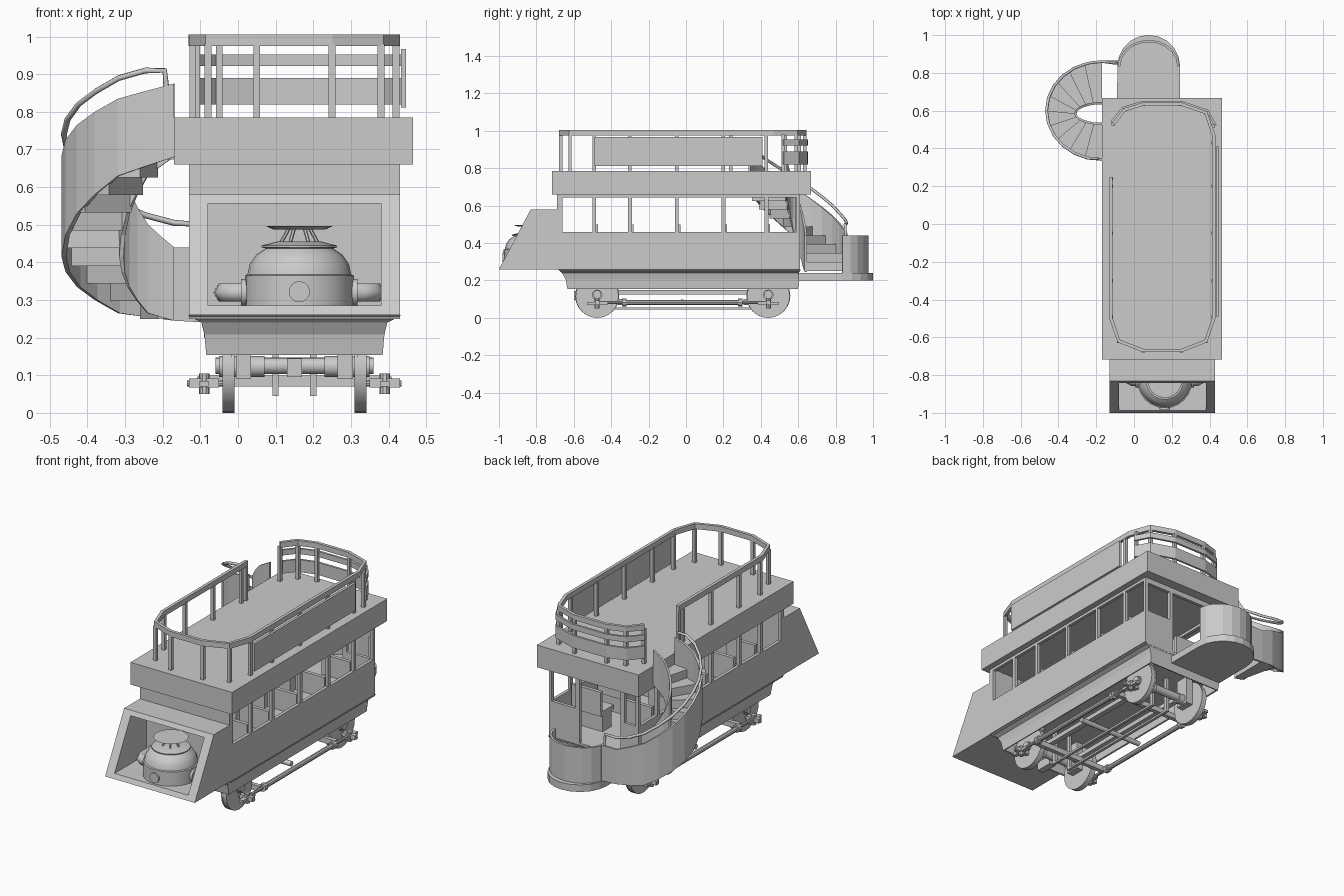
import bpy, bmesh, math
from mathutils import Vector

if "Cube" in bpy.data.objects:
    bpy.data.objects.remove(bpy.data.objects["Cube"])

CX = 0.15  # centre line of the car body


def make(name, verts, faces, thick=0.0):
    me = bpy.data.meshes.new(name)
    me.from_pydata(verts, [], faces)
    bm = bmesh.new()
    bm.from_mesh(me)
    bmesh.ops.recalc_face_normals(bm, faces=bm.faces)
    bm.to_mesh(me)
    bm.free()
    ob = bpy.data.objects.new(name, me)
    bpy.context.collection.objects.link(ob)
    if thick:
        m = ob.modifiers.new("thickness", 'SOLIDIFY')
        m.thickness, m.offset = thick, 0
    return ob


def loft(name, loops, caps=(True, True), thick=0.0):
    n = len(loops[0])
    faces = [(k*n+i, k*n+(i+1) % n, (k+1)*n+(i+1) % n, (k+1)*n+i)
             for k in range(len(loops)-1) for i in range(n)]
    if caps[0]:
        faces.append(tuple(range(n)))
    if caps[1]:
        faces.append(tuple(range((len(loops)-1)*n, len(loops)*n)))
    return make(name, [v for l in loops for v in l], faces, thick)


def rect(x0, x1, y0, y1, z):
    return [(x0, y0, z), (x1, y0, z), (x1, y1, z), (x0, y1, z)]


def box(name, x0, x1, y0, y1, z0, z1):
    return loft(name, [rect(x0, x1, y0, y1, z0), rect(x0, x1, y0, y1, z1)])


def smooth(ob):
    bpy.ops.object.select_all(action='DESELECT')
    ob.select_set(True)
    bpy.context.view_layer.objects.active = ob
    bpy.ops.object.shade_smooth_by_angle(angle=math.radians(35))


def cyl(name, p, q, r, n=16, r2=None):
    p, q = Vector(p), Vector(q)
    rot = Vector((0, 0, 1)).rotation_difference(q-p)
    ring = lambda c, rr: [c + rot @ Vector((rr*math.cos(i*math.tau/n), rr*math.sin(i*math.tau/n), 0)) for i in range(n)]
    ob = loft(name, [ring(p, r), ring(q, r if r2 is None else r2)])
    smooth(ob)
    return ob


def ribbon(name, pts, thick):
    # upright band through (x, y, z_low, z_high)
    v = [(x, y, z) for x, y, a, b in pts for z in (a, b)]
    return make(name, v, [(2*i, 2*i+2, 2*i+3, 2*i+1) for i in range(len(pts)-1)], thick)


def tube(name, pts, r):
    cu = bpy.data.curves.new(name, 'CURVE')
    cu.dimensions, cu.bevel_depth, cu.bevel_resolution, cu.use_fill_caps = '3D', r, 1, True
    sp = cu.splines.new('POLY')
    sp.points.add(len(pts)-1)
    for s, p in zip(sp.points, pts):
        s.co = (*p, 1)
    ob = bpy.data.objects.new(name, cu)
    bpy.context.collection.objects.link(ob)
    bpy.ops.object.select_all(action='DESELECT')
    ob.select_set(True)
    bpy.context.view_layer.objects.active = ob
    bpy.ops.object.convert(target='MESH')


# Saloon body
posts_y = (-0.67, -0.49, -0.30, -0.05, 0.20, 0.43, 0.60)
box("saloon_floor", -0.13, 0.43, -0.68, 0.61, 0.25, 0.27)
box("front_bulkhead", -0.13, 0.43, -0.69, -0.67, 0.26, 0.66)
for s in (-1, 1):
    xa, xb = sorted((CX+s*0.28, CX+s*0.262))
    box("side_panel", xa, xb, -0.68, 0.61, 0.26, 0.46)
    box("window_header", xa, xb, -0.68, 0.61, 0.645, 0.66)
    for y in posts_y:
        box("window_post", xa, xb, y-0.01, y+0.01, 0.46, 0.66)
    # Bench seats in rows
    for y in posts_y[1:6]:
        a, b = sorted((CX+s*0.25, CX+s*0.07))
        box("seat", a, b, y-0.10, y+0.015, 0.36, 0.385)
        box("seat_leg", a, b, y-0.08, y, 0.27, 0.36)
        box("seat_back", a, b, y+0.0, y+0.02, 0.385, 0.50)
# Rear bulkhead with window and doorway
box("rear_panel", 0.25, 0.43, 0.592, 0.61, 0.26, 0.46)
box("rear_header", -0.13, 0.43, 0.592, 0.61, 0.63, 0.66)
box("rear_side_panel", -0.13, -0.02, 0.592, 0.61, 0.26, 0.46)
for x in (-0.03, 0.25):
    box("door_post", x-0.012, x+0.012, 0.592, 0.61, 0.26, 0.66)

# Upper deck
box("upper_deck", -0.17, 0.465, -0.717, 0.667, 0.66, 0.785)

# Lower skirt, open underneath
loft("underbody_skirt", [rect(-0.13, 0.43, -0.68, 0.61, 0.258), rect(-0.095, 0.395, -0.66, 0.60, 0.245),
                         rect(-0.085, 0.385, -0.64, 0.60, 0.21), rect(-0.08, 0.38, -0.63, 0.595, 0.155)],
     (True, False), 0.012)

# Slanted engine hood, hollowed from the front
prof = ((-1.0, 0.26), (-0.83, 0.58), (-0.68, 0.58), (-0.68, 0.26))
opening = ((-0.987, 0.285), (-0.843, 0.556))
out = [[(x, y, z) for y, z in prof] for x in (-0.13, 0.43)]
inn = [(x, y, z) for x in (-0.08, 0.38) for y, z in opening]
back = [(x, -0.70, z) for x, y, z in inn]
# outer 0-7, opening 8-11, back 12-15
make("engine_hood", out[0]+out[1]+inn+back,
     [(0, 1, 2, 3), (4, 5, 6, 7), (1, 2, 6, 5), (2, 3, 7, 6), (3, 0, 4, 7),
      (0, 4, 10, 8), (4, 5, 11, 10), (5, 1, 9, 11), (1, 0, 8, 9),
      (8, 10, 14, 12), (10, 11, 15, 14), (11, 9, 13, 15), (9, 8, 12, 13), (12, 14, 15, 13)])

# Boiler with dome, top dish and pipes
bx, by = 0.163, -0.83
ring = lambda r, z: [(bx+r*math.cos(i*math.tau/24), by+r*math.sin(i*math.tau/24), z) for i in range(24)]
smooth(loft("boiler", [ring(r, z) for r, z in ((0.145, 0.285), (0.145, 0.365), (0.138, 0.368), (0.132, 0.395),
                                               (0.115, 0.42), (0.09, 0.437), (0.10, 0.44), (0.10, 0.445), (0.06, 0.455))]))
cyl("top_dish", (bx, by, 0.488), (bx, by, 0.497), 0.07, 24, 0.09)
for i in range(6):
    c, s = math.cos(i*math.tau/6), math.sin(i*math.tau/6)
    cyl("dish_strut", (bx+0.05*c, by+0.05*s, 0.45), (bx+0.028*c, by+0.028*s, 0.49), 0.005, 6)
cyl("boiler_port", (bx, by-0.12, 0.322), (bx, by-0.152, 0.322), 0.028)
for s in (-1, 1):
    tube("boiler_pipe", [(bx+s*a, by+b, 0.32) for a, b in ((0.1, 0), (0.17, 0), (0.19, 0.01), (0.198, 0.03), (0.2, 0.13))], 0.028)
    cyl("pipe_flange", (bx+s*0.14, by, 0.32), (bx+s*0.155, by, 0.32), 0.036)

# Deck railing: chamfered oval, open by the stair head
oval = [(-0.122, 0.25), (-0.122, -0.50), (-0.08, -0.62), (0.05, -0.67), (0.25, -0.67), (0.38, -0.62),
        (0.422, -0.50), (0.422, 0.47), (0.38, 0.59), (0.25, 0.635), (0.05, 0.635), (-0.05, 0.605), (-0.11, 0.53)]
ribbon("deck_rail", [(x, y, 0.975, 1.005) for x, y in oval], 0.018)
rail_posts = oval[2:6] + oval[8:] + [(0.42, y) for y in posts_y[1:6]] + [(-0.12, y) for y in posts_y[1:5]] + [(0.42, 0.52), (-0.12, 0.24)]
for x, y in rail_posts:
    box("rail_post", x-0.009, x+0.009, y-0.009, y+0.009, 0.78, 0.98)
rear = [(0.432, 0.52)] + [(x+(x-CX)*0.04, y+0.01) for x, y in oval[8:]]
for z0, z1 in ((0.82, 0.89), (0.922, 0.953)):
    ribbon("rear_rail_band", [(x, y, z0, z1) for x, y in rear], 0.012)
box("side_board", 0.433, 0.447, -0.49, 0.41, 0.812, 0.967)

# Rear platform and curved apron
px, py = 0.078, 0.835
arc = lambda r, n=10: [(px+r*math.cos(math.pi*i/n), py+r*math.sin(math.pi*i/n)) for i in range(n+1)]
foot = [(-0.09, 0.59), (0.245, 0.59)] + arc(0.166)
loft("rear_platform", [[(x, y, z) for x, y in foot] for z in (0.20, 0.24)])
ribbon("platform_apron", [(px+(x-px), py+(y-py)*0.85, 0.23, 0.44) for x, y in arc(0.157)], 0.012)

# Spiral staircase on the left rear
sx = -0.17
low = (0.245, 0.265, 0.335, 0.415, 0.53, 0.63, 0.68)
high = (0.44, 0.50, 0.59, 0.685, 0.765, 0.835, 0.875)


def stair(a, inner=False):
    c, s = math.cos(math.radians(a)), math.sin(math.radians(a))
    return (sx+0.14*c, 0.585+0.055*s) if inner else (sx+0.293*c, 0.60+0.26*s)


angs = [90+15*i for i in range(13)]


def height(tab, a):
    t = (a-90)/30
    i = min(int(t), 5)
    return tab[i] + (tab[i+1]-tab[i])*(t-i)


outer = [(*stair(a), height(low, a), height(high, a)) for a in angs]
ribbon("outer_stringer", [(-0.08, 0.86, 0.24, 0.44)] + outer, 0.012)
ribbon("inner_stringer", [(*stair(a, True), height(low, a), height(high, a)) for a in angs], 0.012)
for i in range(10):
    a0, a1 = 90+18*i, 108+18*i
    z = 0.30 + 0.047*i
    plan = [stair(a0), stair((a0+a1)/2), stair(a1), stair(a1, True), stair(a0, True)]
    loft("stair_tread", [[(x, y, h) for x, y in plan] for h in (z-0.05, z)])
tube("stair_handrail", [(-0.09, 0.855, 0.43), (-0.09, 0.85, 0.50)]
     + [(x, y, max(0.505, zt+0.055)) for x, y, zb, zt in outer[:-1]]
     + [(-0.195, 0.345, 0.91), (-0.19, 0.345, 0.86)], 0.008)

# Wheels, axles and running gear
for y in (-0.475, 0.44):
    cyl("axle", (-0.06, y, 0.125), (0.36, y, 0.125), 0.022)
    box("brake_beam", -0.09, 0.39, y+0.12*(1 if y < 0 else -1)-0.012, y+0.12*(1 if y < 0 else -1)+0.012, 0.07, 0.10)
    for s in (-1, 1):
        x = CX+s*0.175
        cyl("wheel", (x-0.016, y, 0.115), (x+0.016, y, 0.115), 0.115, 24)
        cyl("wheel_flange", (x-s*0.016, y, 0.115), (x-s*0.008, y, 0.115), 0.118, 24).location.z = 0.003
        cyl("axle_sleeve", (CX+s*0.08, y, 0.123), (CX+s*0.20, y, 0.123), 0.028)
        box("axle_guard", x-0.02-s*0.04, x+0.02-s*0.04, y-0.04, y+0.04, 0.09, 0.25)
        # Outboard crank fittings
        box("crank_arm", CX+s*0.24-0.04, CX+s*0.24+0.04, y-0.012, y+0.012, 0.068, 0.092)
        box("crank_plate", CX+s*0.24-0.012, CX+s*0.24+0.012, y-0.055, y+0.055, 0.07, 0.085)
        cyl("crank_pin", (CX+s*0.24, y, 0.05), (CX+s*0.24, y, 0.105), 0.014, 10)
        cyl("crank_end", (CX+s*0.18, y, 0.078), (CX+s*0.285, y, 0.078), 0.008, 8)
for s in (-1, 1):
    x = CX+s*0.24
    cyl("side_rod", (x, -0.475, 0.083), (x, 0.44, 0.083), 0.009, 10)
    cyl("rod_sleeve", (x, -0.33, 0.083), (x, 0.29, 0.083), 0.014, 10)
    for y in (-0.33, 0.29):
        cyl("rod_collar", (x, y-0.012, 0.083), (x, y+0.012, 0.083), 0.022, 10)
    a = CX+s*0.11
    box("truck_beam", a-0.015, a+0.015, -0.45, 0.40, 0.125, 0.15)
    b = CX+s*0.05
    box("lower_bar", b-0.008, b+0.008, -0.42, 0.40, 0.045, 0.056)
    for y in (-0.42, 0.39):
        box("bar_hanger", b-0.008, b+0.008, y-0.01, y+0.01, 0.045, 0.25)
box("coupler", 0.13, 0.17, -0.60, -0.50, 0.095, 0.145)
cyl("cross_shaft", (-0.05, -0.02, 0.085), (0.35, -0.02, 0.085), 0.014, 12)
